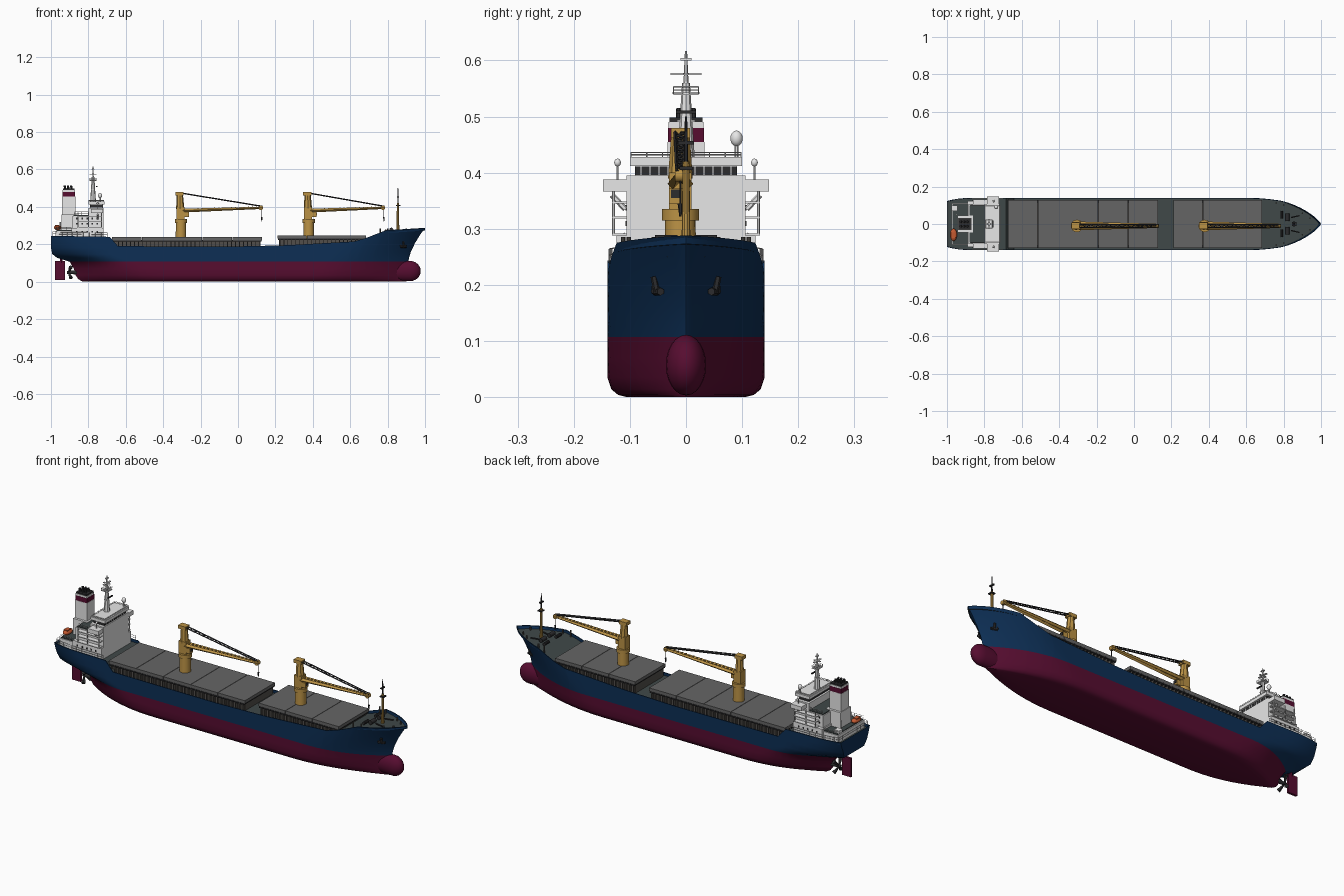
import bpy, bmesh, math
from mathutils import Matrix, Vector

if bpy.data.objects.get("Cube"):
    bpy.data.objects.remove(bpy.data.objects["Cube"])


def material(name, r, g, b):
    m = bpy.data.materials.new(name)
    m.use_nodes = True
    m.diffuse_color = (r, g, b, 1)
    m.node_tree.nodes["Principled BSDF"].inputs["Base Color"].default_value = (r, g, b, 1)
    return m


RED = material("antifouling maroon", .095, .004, .03)
NAVY = material("hull navy", .004, .028, .09)
DECK = material("deck green grey", .05, .065, .065)
GREY = material("hatch grey", .13, .13, .13)
WHITE = material("house white", .8, .8, .8)
YELLOW = material("crane yellow", .5, .29, .06)
DARK = material("dark steel", .025, .025, .027)
STEEL = material("coaming grey", .085, .078, .07)
ORANGE = material("lifeboat orange", .55, .1, .03)


class Part:
    """Collects simple solids into one object."""

    def __init__(self, name, *mats):
        self.name, self.mats, self.bm = name, list(mats), bmesh.new()

    def paint(self, verts, mat):
        if mat and mat not in self.mats:
            self.mats.append(mat)
        for f in {f for v in verts for f in v.link_faces}:
            f.material_index = self.mats.index(mat) if mat else 0

    def box(self, x, y, z, mat=None):
        mid = Vector([(a + b) / 2 for a, b in (x, y, z)])
        size = [b - a for a, b in (x, y, z)]
        m = Matrix.Translation(mid) @ Matrix.Diagonal((*size, 1))
        self.paint(bmesh.ops.create_cube(self.bm, size=1, matrix=m)["verts"], mat)
        return self

    def rod(self, p, q, r, r2=None, mat=None, n=6):
        p, q = Vector(p), Vector(q)
        m = Matrix.Translation((p + q) / 2) @ (q - p).to_track_quat("Z", "Y").to_matrix().to_4x4()
        made = bmesh.ops.create_cone(self.bm, cap_ends=True, segments=n, radius1=r,
                                     radius2=r if r2 is None else r2, depth=(q - p).length, matrix=m)
        self.paint(made["verts"], mat)
        return self

    def ball(self, c, size, mat=None):
        m = Matrix.Translation(c) @ Matrix.Diagonal((*size, 1))
        made = bmesh.ops.create_uvsphere(self.bm, u_segments=20, v_segments=12, radius=1, matrix=m)
        self.paint(made["verts"], mat)
        return made["verts"]

    def rail(self, path, h=.022, step=.03):
        up = Vector((0, 0, h))
        for a, b in zip(path, path[1:]):
            a, b = Vector(a), Vector(b)
            for k in (.5, 1):
                self.rod(a + up * k, b + up * k, .001, n=4)
            count = max(1, round((b - a).length / step))
            for i in range(count + 1):
                p = a.lerp(b, i / count)
                self.rod(p, p + up, .001, n=4)

    def done(self, angle=35):
        me = bpy.data.meshes.new(self.name)
        self.bm.to_mesh(me)
        self.bm.free()
        for m in self.mats:
            me.materials.append(m)
        me.polygons.foreach_set("use_smooth", [True] * len(me.polygons))
        me.set_sharp_from_angle(angle=math.radians(angle))
        ob = bpy.data.objects.new(self.name, me)
        bpy.context.collection.objects.link(ob)
        return ob


def table(pts, v):
    for (a, fa), (b, fb) in zip(pts, pts[1:]):
        if v <= b:
            return fa + (fb - fa) * max(0, (v - a) / (b - a))
    return pts[-1][1]


# Hull lines: sheer, stem and stern profiles, and half breadth
HALF, WL = .14, .107
SHEER = [(-1, .245), (-.68, .24), (-.63, .19), (0, .188), (.3, .195), (.66, .215), (.72, .235), (.8, .275), (1, .288)]
STEM = [(0, .9), (WL, .91), (.15, .92), (.19, .937), (.24, .966), (.288, 1)]
STERN = [(0, -.83), (.02, -.865), (.08, -.88), (WL, -.9), (.13, -.975), (.15, -.995), (.17, -1)]
AFT_START = [(0, -.4), (WL, -.58), (.16, -.78), (.24, -.86)]
AFT_WIDTH = [(0, 0), (.09, .04), (WL, .12), (.15, .62), (.24, .88)]


def half_breadth(x, z):
    aft, fore = table(AFT_START, z), table([(0, .4), (WL, .5), (.285, .68)], z)
    if x < aft:
        w, s = table(AFT_WIDTH, z), (aft - x) / (aft - table(STERN, z))
        return HALF * (w + (1 - w) * (1 - min(1, s) ** 2.2))
    if x > fore:
        s = min(1, (x - fore) / (table(STEM, z) - fore))
        return HALF * (1 - s * s) ** (1 - .7 * z)
    return HALF


def bilge(z, r=.035):
    return r - math.sqrt(r * r - max(0, r - z) ** 2)


hull = Part("hull", RED, NAVY, DECK)
low = [0, .004, .014, .035, .07, WL]
high = [.15, .3, .55, .8, 1]
stations = sorted({round(math.sin(math.pi / 2 * (i / 24 - 1)), 3) for i in range(49)} | {-.68, -.63, .66, .72, .8})
grid = []
for xs in stations:
    u, top = (xs + 1) / 2, table(SHEER, xs)
    col = []
    for z in low + [WL + (top - WL) * t for t in high]:
        a, b = table(STERN, z), table(STEM, z)
        x = a + (b - a) * u
        y = half_breadth(x, z)
        col.append((x, y * (1 - bilge(z) / HALF), z))
    x, y, z = col[-1]
    inner = max(0, y - .004)
    col = [(col[0][0], 0, 0)] + col + [(x, inner, z), (x, inner, z - .015), (x, 0, z - .015)]
    grid.append([hull.bm.verts.new(c) for c in col])
rim = len(low) + len(high)
for a, b in zip(grid, grid[1:]):
    for j in range(len(a) - 1):
        f = hull.bm.faces.new((a[j], b[j], b[j + 1], a[j + 1]))
        f.material_index = 0 if j < len(low) else 1 if j < rim + 2 else 2
# Transom
centre = [hull.bm.verts.new((v.co.x, 0, v.co.z)) for v in grid[0][1:rim + 1]]
for j in range(rim - 1):
    f = hull.bm.faces.new((grid[0][j + 1], grid[0][j + 2], centre[j + 1], centre[j]))
    f.material_index = int(j >= len(low) - 1)
bm = hull.bm
bmesh.ops.mirror(bm, geom=bm.verts[:] + bm.edges[:] + bm.faces[:], axis="Y", merge_dist=.0002)
bmesh.ops.remove_doubles(bm, verts=bm.verts[:], dist=.0002)
bmesh.ops.dissolve_degenerate(bm, edges=bm.edges[:], dist=.0001)
bmesh.ops.recalc_face_normals(bm, faces=bm.faces[:])
hull.done(40)

# Bulbous bow, long tail faired into the stem
bulb = Part("bulbous_bow", RED)
for v in bulb.ball((.92, 0, .057), (.057, .036, .054)):
    if v.co.x < .92:
        v.co.x = .92 + (v.co.x - .92) * 4
bulb.done(60)

# Rudder and propeller
Part("rudder", RED).box((-.978, -.925), (-.006, .006), (.01, .11)).rod((-.945, 0, .1), (-.945, 0, .15), .008).done()
prop = Part("propeller", DARK).rod((-.915, 0, .05), (-.85, 0, .05), .008, .012, n=12)
for k in range(4):
    a = math.radians(45 + 90 * k)
    side = Vector((0, math.cos(a), math.sin(a)))
    prop.rod(Vector((-.905, 0, .05)) + side * .005, Vector((-.893, 0, .05)) + side * .042, .004, .011, n=5)
prop.done()

# Cargo hatches: coaming with stays, and panelled covers
for name, x0, x1, top, panels in (("aft", -.675, .13, .238, 5), ("fore", .21, .685, .248, 3)):
    coaming = Part(name + "_hatch_coaming", STEEL).box((x0 + .01, x1 - .01), (-.112, .112), (.17, top - .016))
    stays = round((x1 - x0) / .022)
    for i in range(stays):
        x = x0 + .012 + (x1 - x0 - .028) * i / (stays - 1)
        coaming.box((x, x + .004), (-.126, .126), (.172, top - .018))
    coaming.box((x0 + .005, x1 - .005), (-.128, .128), (top - .024, top - .018), DARK)
    coaming.done()
    cover, step = Part(name + "_hatch_cover", GREY), (x1 - x0) / panels
    for i in range(panels):
        cover.box((x0 + step * i + .001, x0 + step * (i + 1) - .001), (-.127, .127), (top - .017, top))
    cover.done()


# Deck cranes
def crane(name, x, reach):
    y = -.01
    c = Part(name, YELLOW, DARK)
    c.rod((x, y, .2), (x, y, .315), .029, .027, n=20).rod((x, y, .315), (x, y, .335), .033, n=20)
    c.box((x - .025, x + .018), (y - .02, y + .02), (.335, .40))
    c.rod((x - .004, y, .39), (x - .006, y, .475), .022, .016, n=8)
    c.box((x - .03, x + .014), (y - .017, y + .017), (.462, .48))
    c.box((x + .018, x + .042), (y - .02, y + .004), (.345, .372)).box((x + .041, x + .044), (y - .017, y + .001), (.355, .37), DARK)
    tip = x + reach
    for s in (-1, 1):
        c.rod((x + .01, y + s * .013, .38), (tip, y + s * .005, .395), .01, .006, n=4)
        c.rod((x, y + s * .009, .474), (tip, y + s * .006, .403), .0035, mat=DARK, n=4)
    # Braced hoist lines
    bays = 18
    for i in range(bays):
        a, b = i / bays, (i + 1) / bays
        s = 1 if i % 2 else -1
        c.rod((x + reach * a, y + s * .008, .474 - .071 * a), (x + reach * b, y - s * .008, .474 - .071 * b), .0025, mat=DARK, n=4)
        c.box((x + .02 + (reach - .03) * a, x + .025 + (reach - .03) * a), (y - .008, y + .008), (.381 + .014 * a, .391 + .012 * a))
    c.rod((tip - .008, y - .01, .395), (tip - .008, y + .01, .395), .012, n=12)
    c.rod((tip - .003, y, .39), (tip - .003, y, .34), .002, mat=DARK).rod((tip - .003, y, .345), (tip - .003, y, .322), .005, .002, mat=DARK)
    c.done()


crane("aft_crane", -.305, .435)
crane("fore_crane", .378, .405)

# Accommodation block with stepped decks
house = Part("deckhouse", WHITE)
house.box((-.975, -.88), (-.112, .112), (.225, .272)).box((-.97, -.885), (-.107, .107), (.272, .276), DECK)
house.box((-.89, -.72), (-.124, .124), (.225, .288))
house.box((-.885, -.79), (-.106, .106), (.288, .352)).box((-.88, -.79), (-.1, .1), (.352, .357), DECK)
house.box((-.80, -.72), (-.106, .106), (.288, .395))
for z in (.288, .318, .345):
    house.box((-.86, -.727), (-.132, .132), (z, z + .004))
for s in (-1, 1):
    for x in (-.855, -.8, -.73):
        house.rod((x, s * .129, .288), (x, s * .129, .37), .0025)
    for z in (.262, .305, .333):
        w = .1245 if z < .288 else .1065
        for i in range(5):
            x = -.865 + i * .027
            house.box((x, x + .008), (s * w - .001, s * w + .001), (z, z + .009), DARK)
house.done()

# Bridge, wings, window band and roof
bridge = Part("bridge", WHITE).box((-.79, -.725), (-.09, .09), (.39, .425)).box((-.80, -.715), (-.1, .1), (.412, .428))
bridge.box((-.785, -.722), (-.1, .1), (.388, .394)).box((-.791, -.724), (-.091, .091), (.396, .411), DARK)
for i in range(11):
    y = -.08 + i * .016
    bridge.box((-.7245, -.723), (y - .001, y + .001), (.395, .412))
for s in (-1, 1):
    lo, hi = sorted((s * .1, s * .148))
    bridge.box((-.785, -.722), (lo, hi), (.366, .388)).rod((-.75, s * .132, .36), (-.75, s * .108, .335), .005)
    bridge.rod((-.75, s * .122, .385), (-.75, s * .122, .415), .002).ball((-.75, s * .122, .418), (.006, .006, .007))
bridge.rail([(-.797, -.098, .428), (-.718, -.098, .428), (-.718, .098, .428), (-.797, .098, .428), (-.797, -.098, .428)], .008)
bridge.done()

# Radar dome and main mast
dome = Part("radar_dome", WHITE).rod((-.737, .09, .425), (-.737, .09, .45), .004)
dome.ball((-.737, .09, .461), (.011, .011, .014))
dome.done()
mast = Part("main_mast", WHITE).rod((-.775, 0, .42), (-.775, 0, .56), .016, .007, n=8).rod((-.775, 0, .55), (-.775, 0, .617), .005, .002)
for z, w in ((.49, .016), (.54, .024), (.574, .028), (.6, .01)):
    mast.box((-.775 - w * .7, -.775 + w * .7), (-.005, .005), (z, z + .003)).box((-.78, -.77), (-w, w), (z, z + .004))
mast.box((-.793, -.757), (-.022, .022), (.538, .541))
mast.rail([(-.793, -.022, .541), (-.757, -.022, .541), (-.757, .022, .541), (-.793, .022, .541), (-.793, -.022, .541)], .012)
mast.box((-.758, -.752), (-.018, .018), (.505, .511), DARK).done()

# Funnel with band and exhaust pipes
funnel = Part("funnel", WHITE).box((-.943, -.86), (-.045, .045), (.27, .36)).box((-.94, -.87), (-.033, .033), (.36, .455))
funnel.box((-.939, -.871), (-.032, .032), (.455, .48), RED).box((-.938, -.872), (-.031, .031), (.48, .49)).box((-.936, -.874), (-.029, .029), (.49, .498), DARK)
for x in (-.922, -.905, -.888):
    for y in (-.012, .012):
        funnel.rod((x, y, .49), (x - .005, y, .514), .006, mat=DARK, n=8)
funnel.done()

# Lifeboat, poop gear and rails
boat = Part("lifeboat", ORANGE)
boat.ball((-.965, -.058, .289), (.019, .033, .013))
boat.box((-.978, -.955), (-.075, -.045), (.289, .303)).done()
gear = Part("poop_gear", WHITE).box((-.975, -.945), (.07, .1), (.276, .292)).rod((-.95, .05, .276), (-.95, .05, .32), .004)
for s in (-1, 1):
    gear.rail([(-.99, 0, .245), (-.99, s * .12, .245), (-.94, s * .132, .243), (-.86, s * .137, .242), (-.7, s * .137, .24)])
    gear.rail([(-.972, s * .11, .276), (-.89, s * .11, .276)], .016)
    gear.rail([(-.875, s * .1, .357), (-.8, s * .1, .357)], .016)
gear.done()

# Foremast, windlasses, bollards and anchors
fore = Part("foremast", YELLOW).rod((.855, 0, .265), (.855, 0, .42), .008, .006, n=10)
fore.rod((.855, 0, .42), (.855, 0, .5), .004, .002, mat=DARK)
fore.box((.845, .868), (-.012, .012), (.405, .411), DARK).box((.85, .86), (-.014, .014), (.45, .456), DARK).done()
winch = Part("foredeck_gear", DARK)
for s in (-1, 1):
    winch.rod((.82, s * .015, .278), (.82, s * .055, .278), .011, n=12).rod((.79, s * .03, .272), (.79, s * .07, .272), .008, n=10)
    winch.rod((.84, s * .035, .272), (.885, s * .045, .272), .004)
    for x in (.76, .8, .9, .94):
        y = s * (half_breadth(x, .27) - .018)
        winch.rod((x, y, .25), (x, y, .285), .004, mat=STEEL, n=8)
winch.done()
anchors = Part("anchors", DARK)
for s in (-1, 1):
    y = s * (half_breadth(.885, .2) + .001)
    anchors.rod((.885, y, .185), (.885, y + s * .006, .215), .006).rod((.868, y + s * .004, .188), (.9, y - s * .006, .188), .007)
    anchors.rod((.87, y + s * .006, .188), (.87, y + s * .008, .206), .005, .001)
anchors.done()
